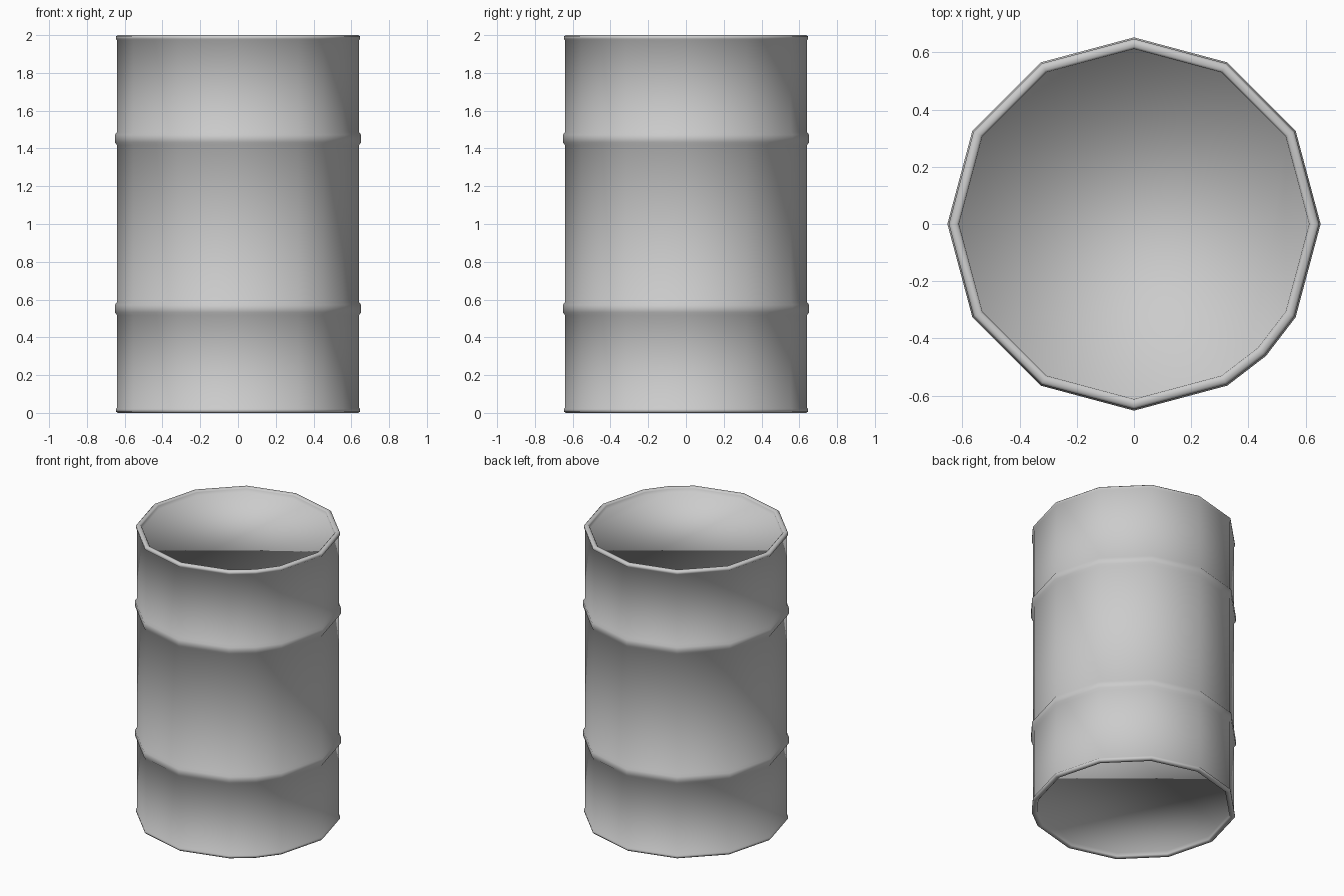
import bpy, bmesh, math

if "Cube" in bpy.data.objects:
    bpy.data.objects.remove(bpy.data.objects["Cube"])

# Twelve-sided outline with one extra corner on the front right
angles = [math.radians(a) for a in sorted(list(range(0, 360, 30)) + [315])]


def rib(z):
    """Raised hoop around the body, centred at height z."""
    return [(0.64, z - 0.035), (0.652, z - 0.02), (0.652, z + 0.02), (0.64, z + 0.035)]


# Upper rolled rim as (radius, height above the base), from body to lid
top_rim = [(0.64, 1.973), (0.647, 1.98), (0.647, 1.992), (0.638, 2.0),
           (0.62, 2.0), (0.612, 1.992), (0.61, 1.97)]
bottom_rim = [(r, 2.0 - z) for r, z in reversed(top_rim)]
profile = bottom_rim + rib(0.552) + rib(1.452) + top_rim

# Barrel shell: rings joined into walls, then closed with recessed lids
bm = bmesh.new()
rings = [[bm.verts.new((r * math.cos(a), r * math.sin(a), z)) for a in angles]
         for r, z in profile]
n = len(angles)
for low, high in zip(rings, rings[1:]):
    for i in range(n):
        j = (i + 1) % n
        bm.faces.new((low[i], low[j], high[j], high[i]))
bm.faces.new(rings[-1])
bm.faces.new(list(reversed(rings[0])))
for f in bm.faces:
    f.smooth = True
bmesh.ops.recalc_face_normals(bm, faces=bm.faces[:])

mesh = bpy.data.meshes.new("barrel")
bm.to_mesh(mesh)
bm.free()
barrel = bpy.data.objects.new("barrel", mesh)
bpy.context.collection.objects.link(barrel)
